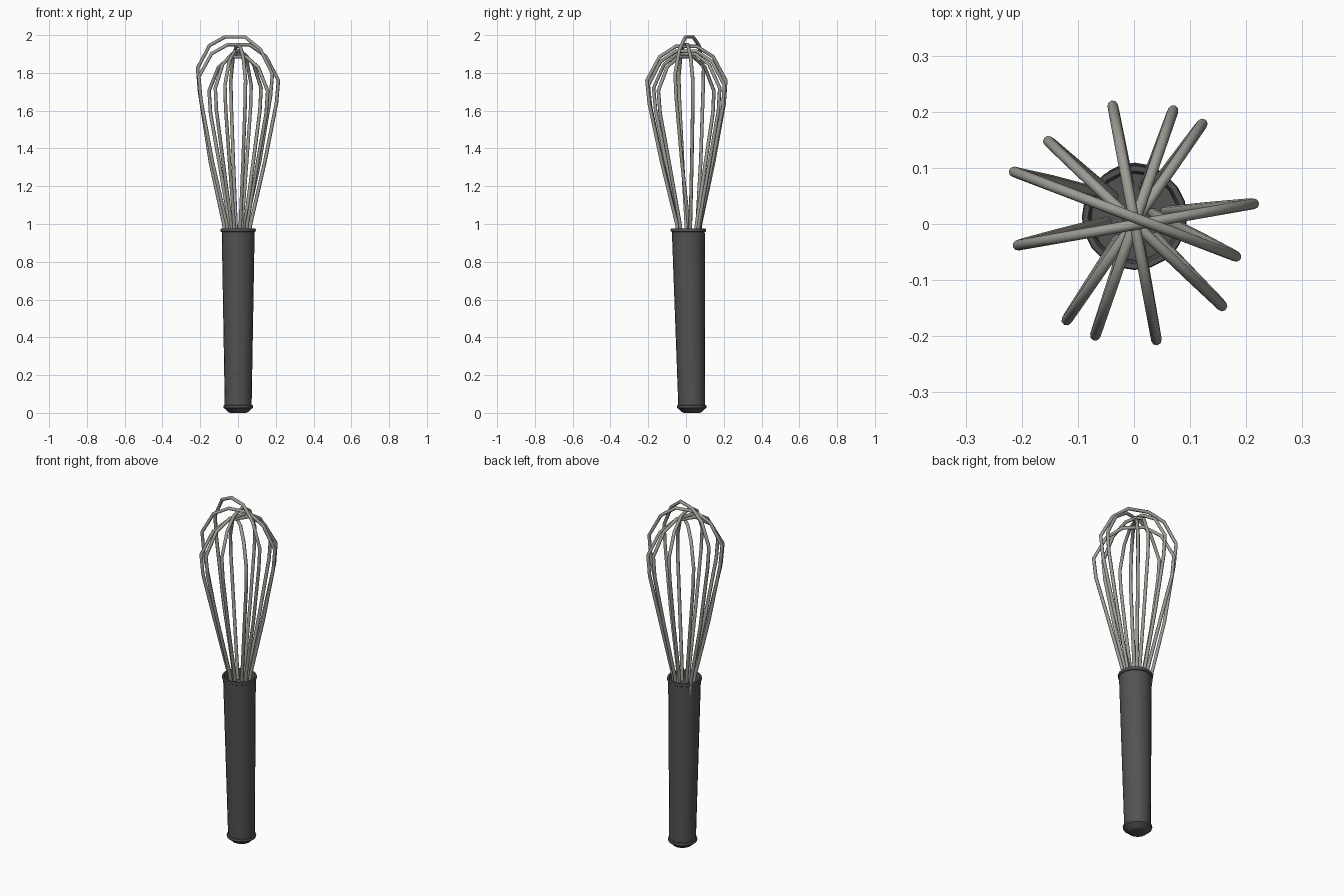
import bpy, bmesh, math
from mathutils import Vector

cube = bpy.data.objects.get("Cube")
if cube:
    bpy.data.objects.remove(cube, do_unlink=True)


def material(name, color):
    m = bpy.data.materials.new(name)
    m.use_nodes = True
    m.diffuse_color = color
    m.node_tree.nodes["Principled BSDF"].inputs["Base Color"].default_value = color
    return m


handle_mat = material("dark grey handle", (0.085, 0.085, 0.085, 1))
wire_mat = material("warm grey steel", (0.34, 0.33, 0.30, 1))


def activate(ob):
    bpy.ops.object.select_all(action='DESELECT')
    ob.select_set(True)
    bpy.context.view_layer.objects.active = ob


def axis_y(z):
    # the handle leans slightly along y
    return 0.031 - 0.019 * z / 0.97


def lathe(name, profile, mat, sides=20):
    """Revolve (radius, z) points around the leaning handle axis, closing both ends."""
    bm = bmesh.new()
    rings = []
    for r, z in profile:
        rings.append([bm.verts.new((r * math.cos(2 * math.pi * i / sides),
                                    axis_y(z) + r * math.sin(2 * math.pi * i / sides), z))
                      for i in range(sides)])
    for a, b in zip(rings, rings[1:]):
        for i in range(sides):
            j = (i + 1) % sides
            bm.faces.new((a[i], a[j], b[j], b[i]))
    bm.faces.new(rings[0][::-1])
    bm.faces.new(rings[-1])
    bmesh.ops.recalc_face_normals(bm, faces=bm.faces)
    me = bpy.data.meshes.new(name)
    bm.to_mesh(me)
    bm.free()
    me.materials.append(mat)
    ob = bpy.data.objects.new(name, me)
    ob.location.x = 0.001
    bpy.context.collection.objects.link(ob)
    activate(ob)
    bpy.ops.object.shade_smooth_by_angle(angle=math.radians(30))


# Tapered handle with a rolled lip and a recessed top
lathe("handle", [(0.071, 0.03), (0.087, 0.957), (0.092, 0.96), (0.094, 0.968),
                 (0.092, 0.976), (0.083, 0.976), (0.079, 0.968), (0.077, 0.93)],
      handle_mat)

# End cap with a rounded collar and a bevelled butt
lathe("end_cap", [(0.042, 0.0), (0.052, 0.004), (0.070, 0.022), (0.077, 0.026),
                  (0.079, 0.033), (0.077, 0.040), (0.069, 0.043)], handle_mat)

# Half outline of a wire loop: (fraction of reach, height below crown)
BULGE = [(0.95, 0.30), (1.0, 0.18), (0.68, 0.055), (0.27, 0.0)]
# Straight lower run: (fraction of reach, absolute height)
SHANK = [(0.24, 0.91), (0.30, 1.0), (0.66, 1.33)]


def wire_loop(name, tip_a, tip_b, crown, lean, tilt):
    a, b = Vector(tip_a), Vector(tip_b)
    mid = (a + b) / 2

    def half(tip, lift):
        run = SHANK + [(f, crown - d + lift * f) for f, d in BULGE[:-1]]
        run.append((BULGE[-1][0], crown))
        pts = []
        for f, z in run:
            p = mid.lerp(tip, f)
            # lower ends lean toward the handle axis
            p.y += lean * max(0, 1.75 - z) / 0.8
            pts.append((p.x, p.y, z))
        return pts

    path = half(a, tilt) + half(b, -tilt)[::-1]
    cu = bpy.data.curves.new(name, 'CURVE')
    cu.dimensions = '3D'
    cu.bevel_depth = 0.0095
    cu.bevel_resolution = 2
    cu.use_fill_caps = True
    sp = cu.splines.new('POLY')
    sp.points.add(len(path) - 1)
    for pt, co in zip(sp.points, path):
        pt.co = (*co, 1)
    cu.materials.append(wire_mat)
    ob = bpy.data.objects.new(name, cu)
    bpy.context.collection.objects.link(ob)
    activate(ob)
    bpy.ops.object.convert(target='MESH')
    bpy.ops.object.shade_smooth_by_angle(angle=math.radians(50))


# Six wire loops at uneven angles and heights:
# (tip, opposite tip, crown height, lean of lower ends, tilt)
LOOPS = [
    ((-0.214, 0.093), (0.182, -0.058), 1.99, 0.020, 0.015),
    ((0.214, 0.036), (-0.207, -0.038), 1.95, 0.014, -0.01),
    ((-0.038, 0.211), (0.040, -0.207), 1.94, 0.013, 0.0),
    ((0.070, 0.202), (-0.069, -0.199), 1.915, 0.013, 0.0),
    ((0.122, 0.178), (-0.120, -0.172), 1.90, 0.013, 0.0),
    ((-0.153, 0.147), (0.157, -0.147), 1.885, 0.013, 0.0),
]
for i, spec in enumerate(LOOPS, 1):
    wire_loop(f"wire_loop_{i}", *spec)
